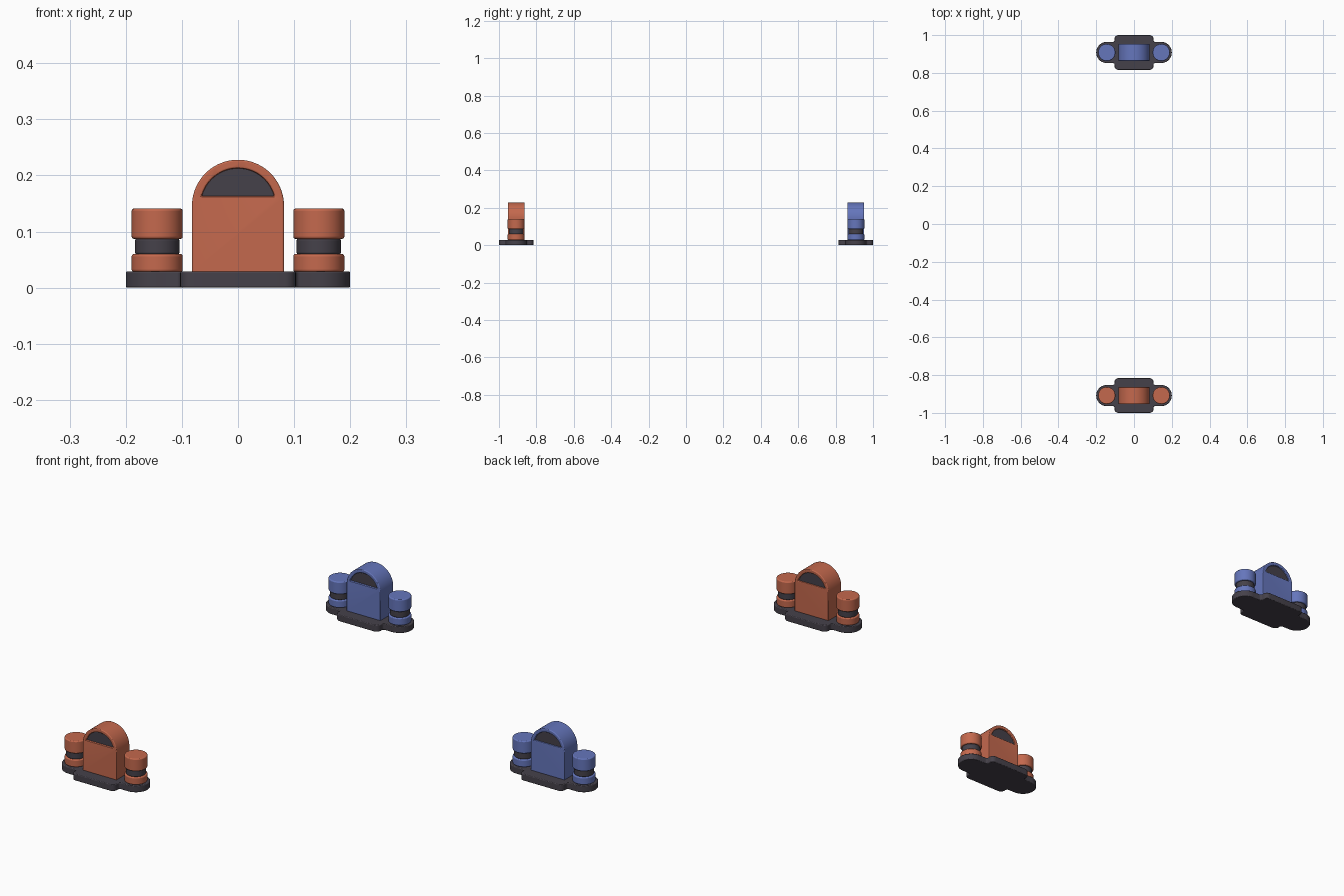
import bpy, bmesh
from math import cos, sin, radians, pi, asin

if "Cube" in bpy.data.objects:
    bpy.data.objects.remove(bpy.data.objects["Cube"])

SEG = 48


def material(name, rgb):
    m = bpy.data.materials.new(name)
    m.diffuse_color = (*rgb, 1)
    m.use_nodes = True
    m.node_tree.nodes["Principled BSDF"].inputs["Base Color"].default_value = m.diffuse_color
    return m


RED = material("red_paint", (0.55, 0.14, 0.075))
BLUE = material("blue_paint", (0.13, 0.18, 0.50))
DARK = material("dark_plastic", (0.06, 0.053, 0.068))


def arc(cx, cy, r, a0, a1, n):
    """Points on an arc, angles in degrees."""
    return [(cx + r * cos(radians(a0 + (a1 - a0) * i / n)),
             cy + r * sin(radians(a0 + (a1 - a0) * i / n))) for i in range(n + 1)]


def prism(name, outline, start, end, axis, mat):
    """Extrude a 2D outline along z (plan outline) or y (front outline)."""
    bm = bmesh.new()
    def place(p, d):
        return (p[0], p[1], d) if axis == 'Z' else (p[0], d, p[1])
    face = bm.faces.new([bm.verts.new(place(p, start)) for p in outline])
    top = bmesh.ops.extrude_face_region(bm, geom=[face])
    move = (0, 0, end - start) if axis == 'Z' else (0, end - start, 0)
    bmesh.ops.translate(bm, vec=move,
                        verts=[v for v in top["geom"] if isinstance(v, bmesh.types.BMVert)])
    bmesh.ops.recalc_face_normals(bm, faces=bm.faces)
    mesh = bpy.data.meshes.new(name)
    bm.to_mesh(mesh)
    bm.free()
    ob = bpy.data.objects.new(name, mesh)
    bpy.context.collection.objects.link(ob)
    mesh.materials.append(mat)
    return ob


def finish(ob, bevel):
    if bevel:
        b = ob.modifiers.new("bevel", 'BEVEL')
        b.width, b.segments, b.limit_method = bevel, 3, 'ANGLE'
        b.angle_limit = radians(40)
    bpy.ops.object.select_all(action='DESELECT')
    ob.select_set(True)
    bpy.context.view_layer.objects.active = ob
    bpy.ops.object.shade_smooth_by_angle(angle=radians(35))


def base_outline():
    # quarter outline: round end, small fillet, rounded middle block
    q = (arc(0.144, 0, 0.056, 0, 90, 14)
         + arc(0.111, 0.064, 0.008, 270, 180, 4)
         + arc(0.083, 0.072, 0.020, 0, 90, 6))
    half = q + [(-x, y) for x, y in reversed(q)]
    return half + [(x, -y) for x, y in reversed(half)][1:-1]


# half-moon window outline
WR, WC, WZ = 0.067, 0.146, 0.163
w0 = asin((WZ - WC) / WR) * 180 / pi
window = arc(0, WC, WR, w0, 180 - w0, 32)


def goal(y, mat, prefix):
    parts = []

    # base plate
    base = prism(prefix + "_base", base_outline(), 0, 0.029, 'Z', DARK)
    finish(base, 0.003)
    parts.append(base)

    # arched body with a recessed window on both faces
    body = prism(prefix + "_arch_body",
                 [(-0.082, 0.027), (0.082, 0.027)] + arc(0, WC, 0.082, 0, 180, 40),
                 -0.045, 0.045, 'Y', mat)
    for side in (-1, 1):
        cutter = prism(prefix + "_window_cutter", window, side * 0.037, side * 0.06, 'Y', mat)
        cutter.hide_render = True
        cutter.hide_viewport = True
        cut = body.modifiers.new("window", 'BOOLEAN')
        cut.object, cut.operation, cut.solver = cutter, 'DIFFERENCE', 'EXACT'
        pane = prism(prefix + "_window", window, side * 0.030, side * 0.0385, 'Y', DARK)
        finish(pane, 0)
        parts += [cutter, pane]
    finish(body, 0.003)
    parts.append(body)

    # side posts: foot, dark collar, cap
    for side, label in ((-1, "left"), (1, "right")):
        for part, r, z0, z1, m in (("foot", 0.0455, 0.028, 0.060, mat),
                                   ("collar", 0.0395, 0.059, 0.088, DARK),
                                   ("cap", 0.0455, 0.087, 0.141, mat)):
            ring = arc(side * 0.144, 0, r, 0, 360, SEG)[:-1]
            ob = prism(f"{prefix}_{label}_post_{part}", ring, z0, z1, 'Z', m)
            finish(ob, 0.004)
            parts.append(ob)

    for ob in parts:
        ob.location.y = y


goal(-0.908, RED, "front")
goal(0.908, BLUE, "back")
